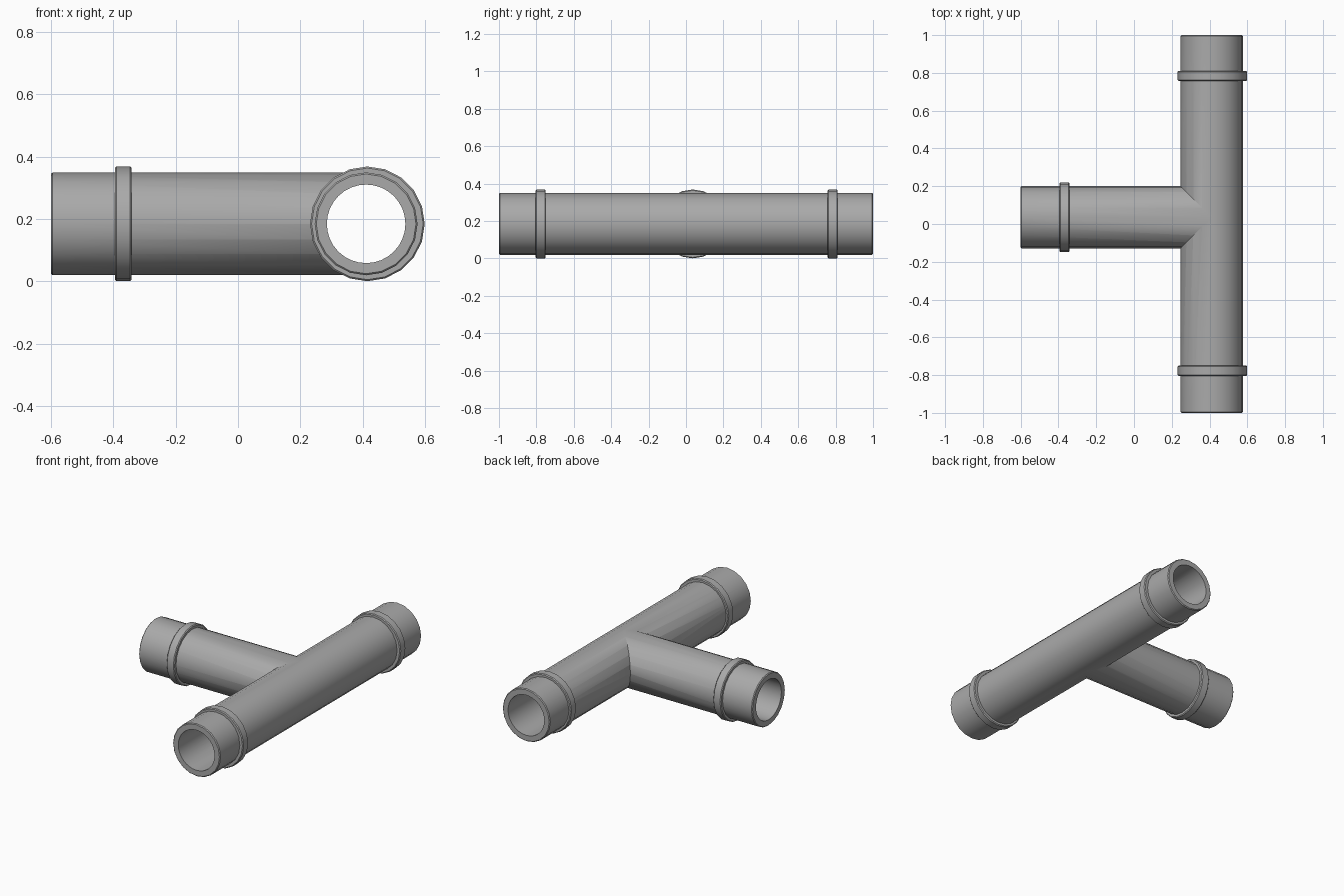
import bpy
import math
from mathutils import Matrix, Vector

if "Cube" in bpy.data.objects:
    bpy.data.objects.remove(bpy.data.objects["Cube"])

grey = bpy.data.materials.new("pipe grey")
grey.use_nodes = True
grey.diffuse_color = (0.4, 0.4, 0.4, 1)
grey.node_tree.nodes["Principled BSDF"].inputs["Base Color"].default_value = (0.4, 0.4, 0.4, 1)

AXIS_X, AXIS_Y, AXIS_Z = 0.411, 0.036, 0.184
OUTER, INNER, RING = 0.165, 0.126, 0.184
SIDES = 20
SPIN = {"X": Matrix.Rotation(math.pi / 2, 4, "Y"), "Y": Matrix.Rotation(-math.pi / 2, 4, "X")}


def lathe(name, profile, axis, origin, sides=SIDES, closed=False):
    """Spin (radius, distance) points around the X or Y axis through origin."""
    verts, faces = [], []
    for r, d in profile:
        for i in range(sides):
            a = math.tau * i / sides
            verts.append(Vector((r * math.cos(a), r * math.sin(a), d)))
    n = len(profile)
    for j in range(n if closed else n - 1):
        k = (j + 1) % n
        for i in range(sides):
            m = (i + 1) % sides
            faces.append((j * sides + i, j * sides + m, k * sides + m, k * sides + i))
    if not closed:
        faces.append(tuple(reversed(range(sides))))
        faces.append(tuple(range((n - 1) * sides, n * sides)))
    mesh = bpy.data.meshes.new(name)
    mesh.from_pydata(verts, [], faces)
    mesh.transform(Matrix.Translation(origin) @ SPIN[axis])
    mesh.materials.append(grey)
    obj = bpy.data.objects.new(name, mesh)
    bpy.context.collection.objects.link(obj)
    return obj


def combine(target, other, operation):
    """Apply a boolean and discard the second solid."""
    mod = target.modifiers.new(operation, "BOOLEAN")
    mod.operation, mod.object, mod.solver = operation, other, "EXACT"
    bpy.context.view_layer.objects.active = target
    bpy.ops.object.modifier_apply(modifier=mod.name)
    bpy.data.objects.remove(other)


def smooth(obj):
    bpy.ops.object.select_all(action="DESELECT")
    obj.select_set(True)
    bpy.context.view_layer.objects.active = obj
    bpy.ops.object.shade_smooth_by_angle(angle=math.radians(30))


main_origin = Vector((AXIS_X, 0, AXIS_Z))
branch_origin = Vector((0, AXIS_Y, AXIS_Z))
B = 0.005

# Tee body: two outer cylinders joined, with bevelled open ends
body = lathe("tee_pipe", [(OUTER - B, -1), (OUTER, B - 1), (OUTER, 1 - B), (OUTER - B, 1)],
             "Y", main_origin)
branch = lathe("branch_solid", [(OUTER - B, -0.6), (OUTER - 0.0003, B - 0.6), (OUTER - 0.0003, AXIS_X)],
               "X", branch_origin)
combine(body, branch, "UNION")

# Hollow bores
bore = lathe("main_bore", [(INNER, -1.1), (INNER, 1.1)], "Y", main_origin, 32)
combine(body, bore, "DIFFERENCE")
bore = lathe("branch_bore", [(INNER - 0.0003, -0.7), (INNER - 0.0003, AXIS_X)], "X", branch_origin, 32)
combine(body, bore, "DIFFERENCE")
smooth(body)


# Raised collars near each opening
def collar(name, axis, origin, middle):
    h, low = 0.027, OUTER - 0.01
    profile = [(low, middle - h), (RING - B, middle - h), (RING, middle - h + B),
               (RING, middle + h - B), (RING - B, middle + h), (low, middle + h)]
    smooth(lathe(name, profile, axis, origin, closed=True))


collar_origin = main_origin + Vector((0.004, 0, 0))
collar("front_collar", "Y", collar_origin, -0.777)
collar("back_collar", "Y", collar_origin, 0.784)
collar("branch_collar", "X", branch_origin, -0.368)
